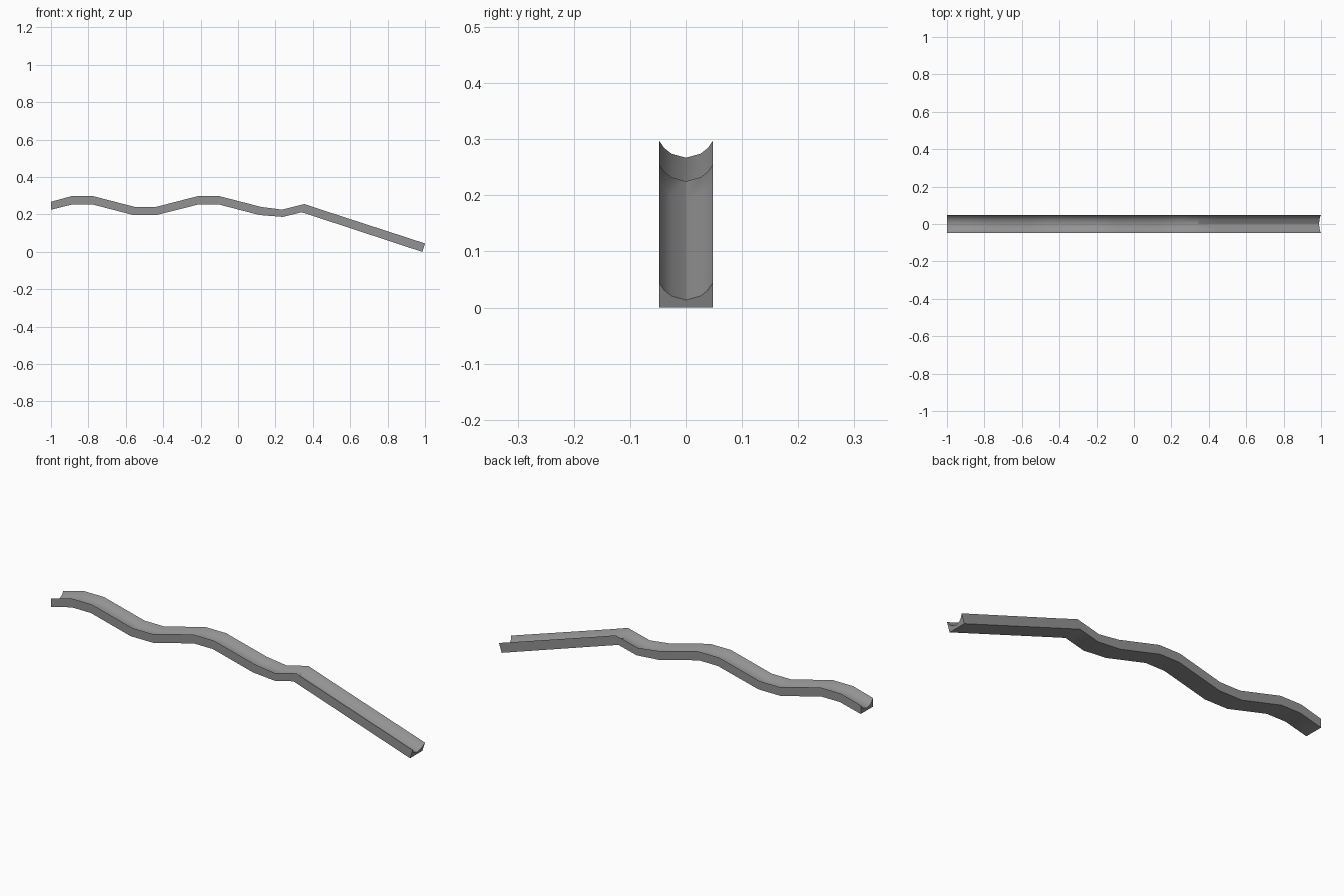
import bpy, bmesh
from mathutils import Vector

if "Cube" in bpy.data.objects:
    bpy.data.objects.remove(bpy.data.objects["Cube"])

# Side path of the track: (rim x, rim z, underside x, underside z)
stations = [
    (-1.00, .268, -1.00, .225), (-.89, .298, -.885, .254),
    (-.775, .298, -.78, .254), (-.55, .240, -.56, .197),
    (-.44, .240, -.435, .197), (-.215, .298, -.21, .254),
    (-.10, .298, -.105, .254), (.125, .240, .115, .197),
    (.235, .226, .24, .187), (.355, .256, .34, .212),
    (.45, .224, .435, .181), (1.00, .045, .985, .000),
]

# Trough section: (y, height fraction from underside to rim)
half = [(.0485, 1.0), (.039, .69), (.026, .46), (0, .30)]
trough = half + [(-y, t) for y, t in reversed(half[:-1])]
section = [(.0485, 0)] + trough + [(-.0485, 0)]

bm = bmesh.new()
rings = []
for rx, rz, ux, uz in stations:
    rim, under = Vector((rx, 0, rz)), Vector((ux, 0, uz))
    rings.append([bm.verts.new(under.lerp(rim, t) + Vector((0, y, 0)))
                  for y, t in section])

# Skin between neighbouring sections
n = len(section)
for a, b in zip(rings, rings[1:]):
    for i in range(n):
        j = (i + 1) % n
        bm.faces.new((a[i], a[j], b[j], b[i]))

# End caps
bm.faces.new(rings[0][::-1])
bm.faces.new(rings[-1])
bmesh.ops.recalc_face_normals(bm, faces=bm.faces[:])

mesh = bpy.data.meshes.new("wavy_track")
bm.to_mesh(mesh)
bm.free()
track = bpy.data.objects.new("wavy_track", mesh)
bpy.context.collection.objects.link(track)

# Dark grey surface
dark = bpy.data.materials.new("dark_grey")
dark.diffuse_color = (.29, .29, .29, 1)
dark.use_nodes = True
dark.node_tree.nodes["Principled BSDF"].inputs["Base Color"].default_value = dark.diffuse_color
mesh.materials.append(dark)

bpy.context.view_layer.objects.active = track
track.select_set(True)
bpy.ops.object.shade_smooth_by_angle(angle=0.54)
